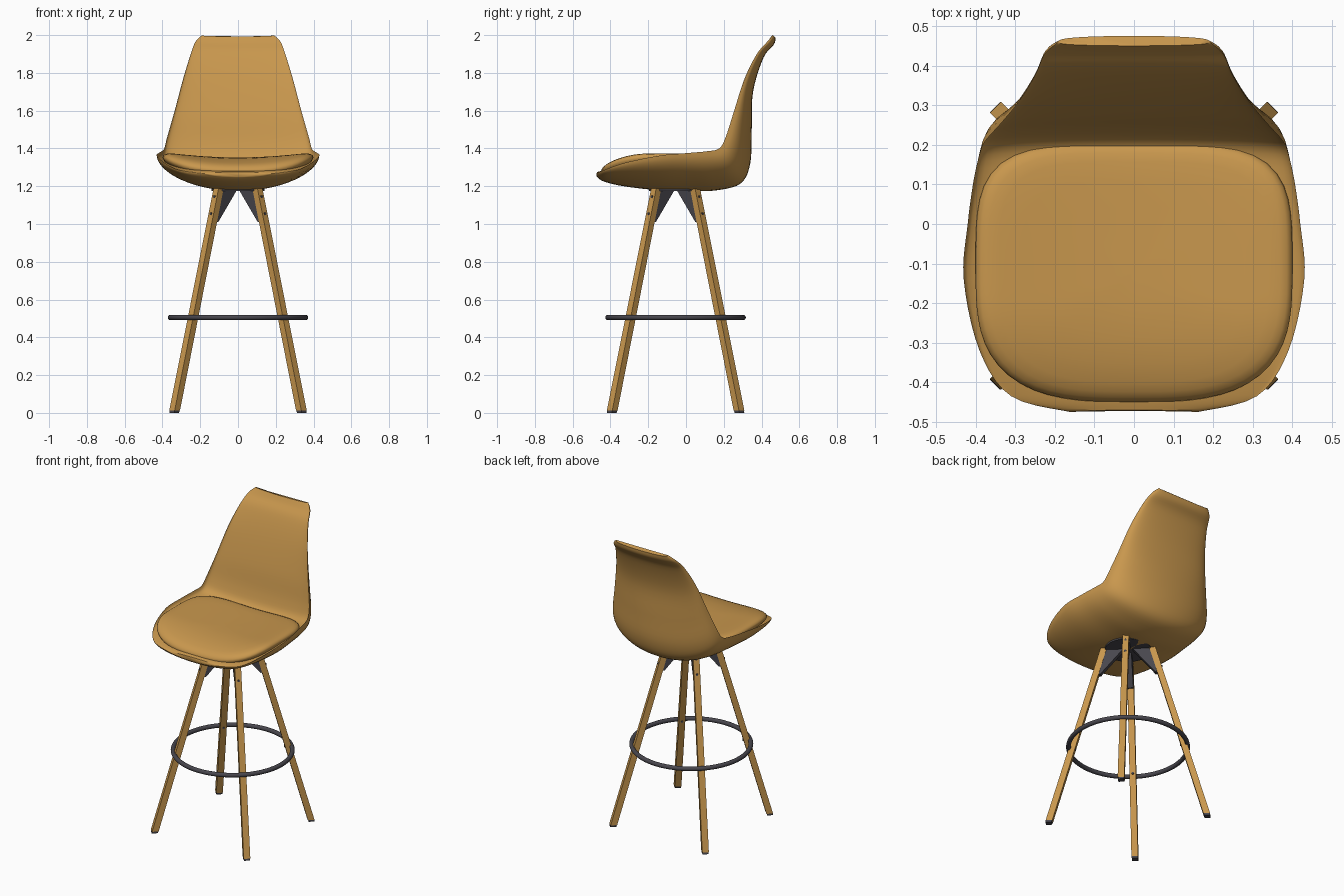
import bpy, bmesh
from math import sin, cos, pi, radians
from mathutils import Vector

cube = bpy.data.objects.get("Cube")
if cube:
    bpy.data.objects.remove(cube)


def material(name, rgb):
    mat = bpy.data.materials.new(name)
    mat.use_nodes = True
    mat.diffuse_color = (*rgb, 1)
    mat.node_tree.nodes["Principled BSDF"].inputs["Base Color"].default_value = (*rgb, 1)
    return mat


tan = material("warm tan", (0.58, 0.31, 0.075))
dark = material("dark metal", (0.065, 0.062, 0.075))


def finish(obj, mat, smooth):
    obj.data.materials.append(mat)
    if smooth:
        bpy.ops.object.select_all(action="DESELECT")
        obj.select_set(True)
        bpy.context.view_layer.objects.active = obj
        bpy.ops.object.shade_smooth_by_angle(angle=radians(smooth))
    return obj


def build(name, verts, faces, mat, smooth=0):
    mesh = bpy.data.meshes.new(name)
    mesh.from_pydata(verts, [], faces)
    bm = bmesh.new()
    bm.from_mesh(mesh)
    bmesh.ops.recalc_face_normals(bm, faces=bm.faces)
    bm.to_mesh(mesh)
    bm.free()
    obj = bpy.data.objects.new(name, mesh)
    bpy.context.collection.objects.link(obj)
    return finish(obj, mat, smooth)


def loft(name, loops, mat, smooth=0):
    """Skin a stack of closed loops of equal length and cap both ends."""
    n = len(loops[0])
    verts = [p for loop in loops for p in loop]
    faces = [(i * n + j, i * n + (j + 1) % n, (i + 1) * n + (j + 1) % n, (i + 1) * n + j)
             for i in range(len(loops) - 1) for j in range(n)]
    faces += [tuple(range(n)), tuple(range(len(verts) - n, len(verts)))]
    return build(name, verts, faces, mat, smooth)


def spline(rows, steps):
    """Smooth interpolation between rows of values."""
    out = []
    for i in range(len(rows) - 1):
        a, b, c, d = (rows[max(0, min(len(rows) - 1, i + k))] for k in (-1, 0, 1, 2))
        for s in range(steps):
            t = s / steps
            out.append([q + t / 2 * (r - p + t * (2 * p - 5 * q + 4 * r - u + t * (3 * (q - r) + u - p)))
                        for p, q, r, u in zip(a, b, c, d)])
    return out + [list(rows[-1])]


# Seat shell: half width, then (y, z) of rim, inner centre and outer centre
stations = [
    (.16, -.475, 1.265, -.47, 1.275, -.472, 1.25),
    (.31, -.435, 1.285, -.43, 1.285, -.435, 1.225),
    (.39, -.32, 1.325, -.32, 1.3, -.33, 1.2),
    (.43, -.14, 1.362, -.14, 1.315, -.14, 1.178),
    (.42, 0, 1.375, 0, 1.32, .02, 1.175),
    (.405, .11, 1.385, .1, 1.32, .16, 1.178),
    (.39, .175, 1.4, .2, 1.34, .29, 1.215),
    (.375, .21, 1.46, .24, 1.42, .34, 1.32),
    (.335, .255, 1.6, .275, 1.58, .348, 1.5),
    (.29, .31, 1.77, .33, 1.765, .355, 1.7),
    (.25, .375, 1.9, .385, 1.9, .41, 1.88),
    (.225, .43, 1.965, .43, 1.96, .465, 1.95),
    (.19, .46, 2, .45, 1.993, .475, 1.985),
]
HALF = 28
rows = spline(stations, 5)
shell = []
for k, (w, ry, rz, iy, iz, oy, oz) in enumerate(rows):
    power = 1.25 - .6 * k / len(rows)
    loop = []
    for j in range(2 * HALF):
        a = -pi / 2 + pi * j / HALF
        depth = abs(cos(a))
        outer = j <= HALF
        f = depth ** (power if outer else .6)
        cy, cz = (oy, oz) if outer else (iy, iz)
        loop.append((w * sin(a), ry + (cy - ry) * f, rz + (cz - rz) * f))
    shell.append(loop)
loft("seat_shell", shell, tan, 60)


# Cushion: rounded pad that dips in the middle and falls away at the front
def pad_point(angle, r, drop):
    c, s = cos(angle), sin(angle)
    n = 4 if s > 0 else 3
    scale = r / (abs(c) ** n + abs(s) ** n) ** (1 / n)
    x, y = .4 * c * scale, -.122 + .328 * s * scale
    z = 1.352 + .03 * (x / .4) ** 2 - .045 * (max(0, -.2 - y) / .25) ** 2
    return x, y, z - drop


pad_profile = [(.02, 0), (.25, 0), (.5, 0), (.7, 0), (.85, .001), (.92, .004),
               (.965, .01), (.99, .019), (1, .03), (.985, .042), (.95, .06)]
loft("seat_cushion", [[pad_point(2 * pi * j / 72, r, d) for j in range(72)]
                      for r, d in pad_profile], tan, 60)

# Base: everything stands around this axis
AXIS_Y = -.055


def leg_radius(z):
    return .478 - .28 * z


def prism(name, out, sections, mat):
    """Four-sided solid from (inner radius, outer radius, half width, z) sections."""
    side = Vector((-out.y, out.x, 0))
    loops = [[Vector((0, AXIS_Y, z)) + out * r + side * s
              for r, s in ((r0, -h), (r1, -h), (r1, h), (r0, h))]
             for r0, r1, h, z in sections]
    return loft(name, loops, mat)


def leg_section(z, half):
    r = leg_radius(z)
    return r - half, r + half, half, z


def screw(name, out, r, z):
    bpy.ops.mesh.primitive_cylinder_add(vertices=12, radius=.007, depth=.008,
                                        location=Vector((0, AXIS_Y, z)) + out * r,
                                        rotation=out.to_track_quat("Z", "Y").to_euler())
    bpy.context.object.name = name
    finish(bpy.context.object, dark, 40)


for front, sy in (("front", -1), ("back", 1)):
    for hand, sx in (("left", 1), ("right", -1)):
        tag = f"{front}_{hand}"
        out = Vector((sx, sy, 0)).normalized()
        prism(f"{tag}_leg", out, [leg_section(.012, .02), leg_section(1.19, .019)], tan)
        prism(f"{tag}_foot", out, [leg_section(0, .018), leg_section(.012, .019)], dark)
        # Bracket fin tapering down the inside of the leg
        prism(f"{tag}_bracket_fin", out, [(.165, .185, .017, 1.01), (.025, .145, .017, 1.18)], dark)
        for level in (1.055, 1.145):
            screw(f"{tag}_screw", out, leg_radius(level) + .019, level)
        screw(f"{tag}_ring_screw", out, leg_radius(.505) - .019, .505)

# Mounting plate under the shell
bpy.ops.mesh.primitive_cylinder_add(vertices=40, radius=.14, depth=.02, location=(0, AXIS_Y, 1.185))
bpy.context.object.name = "mounting_plate"
finish(bpy.context.object, dark, 40)

# Footrest ring around the legs
bpy.ops.mesh.primitive_torus_add(major_radius=.358, minor_radius=.014, major_segments=72,
                                 minor_segments=14, location=(0, AXIS_Y, .505))
bpy.context.object.name = "footrest_ring"
finish(bpy.context.object, dark, 60)
